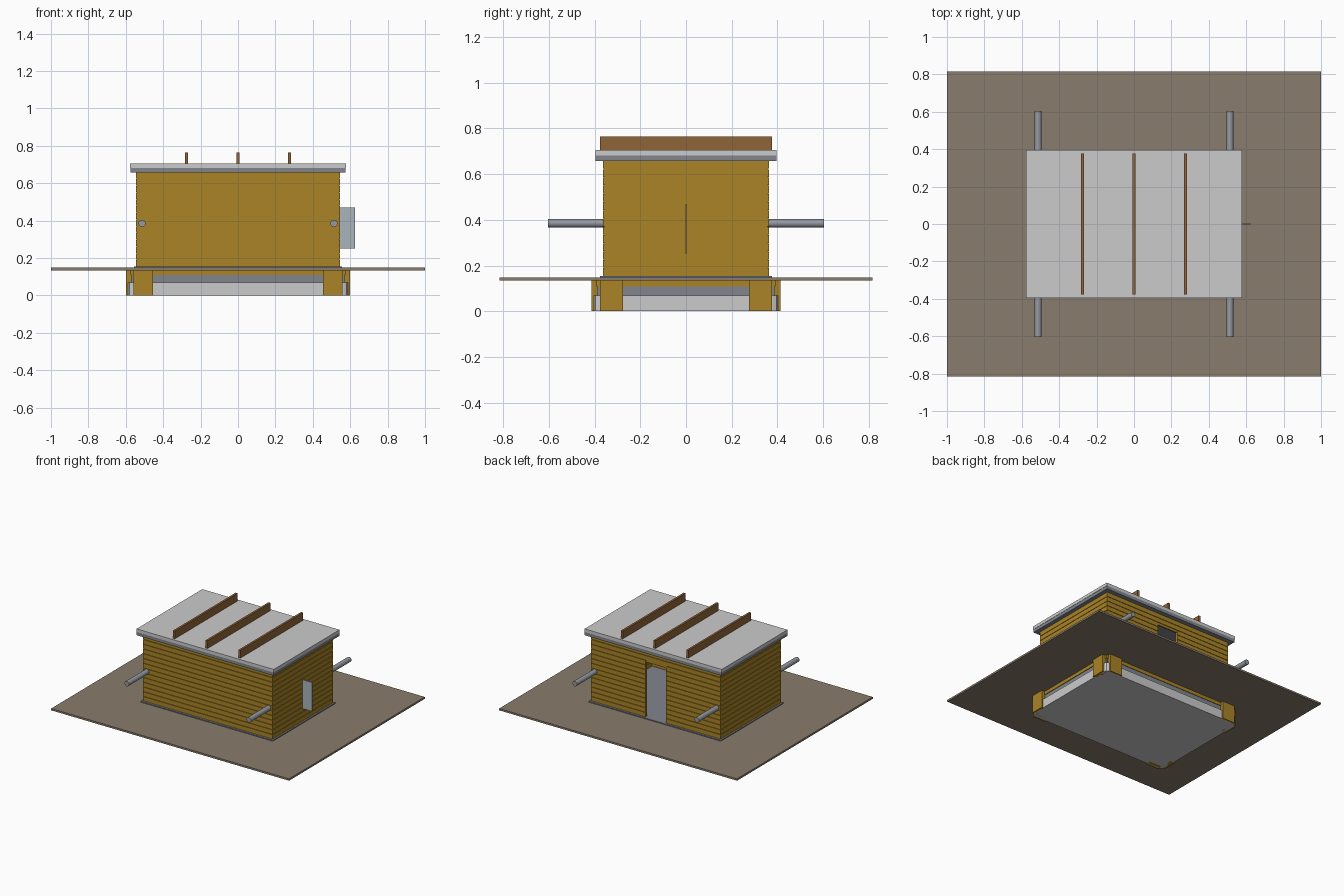
import bpy, bmesh, math
from mathutils import Matrix, Vector

if "Cube" in bpy.data.objects:
    bpy.data.objects.remove(bpy.data.objects["Cube"])


def mat(name, col):
    m = bpy.data.materials.new(name)
    m.diffuse_color = (*col, 1)
    m.use_nodes = True
    m.node_tree.nodes["Principled BSDF"].inputs["Base Color"].default_value = m.diffuse_color
    return m


wood = mat("golden_wood", (0.40, 0.23, 0.02))
ground_mat = mat("board_brown", (0.25, 0.20, 0.15))
batten_mat = mat("batten_brown", (0.28, 0.13, 0.04))
dark = mat("dark_grey", (0.22, 0.24, 0.27))
steel = mat("steel", (0.30, 0.32, 0.36))
pale = mat("pale_grey", (0.40, 0.46, 0.50))


def boxes(name, specs, material=None):
    """One object from (x0, x1, y0, y1, z0, z1) boxes."""
    bm = bmesh.new()
    for x0, x1, y0, y1, z0, z1 in specs:
        c = Vector(((x0 + x1) / 2, (y0 + y1) / 2, (z0 + z1) / 2))
        m = Matrix.Translation(c) @ Matrix.Diagonal((x1 - x0, y1 - y0, z1 - z0, 1))
        bmesh.ops.create_cube(bm, size=1, matrix=m)
    me = bpy.data.meshes.new(name)
    bm.to_mesh(me)
    bm.free()
    ob = bpy.data.objects.new(name, me)
    bpy.context.collection.objects.link(ob)
    if material:
        me.materials.append(material)
    return ob


def slab(name, hx, hy, z0, z1, material=None):
    return boxes(name, [(-hx, hx, -hy, hy, z0, z1)], material)


# Foundation below the board, with clipped corners
found = slab("foundation", 0.588, 0.403, 0, 0.068)
bm = bmesh.new()
bm.from_mesh(found.data)
vert = [e for e in bm.edges if abs(e.verts[0].co.z - e.verts[1].co.z) > 0.01]
bmesh.ops.bevel(bm, geom=vert, offset=0.025, segments=2, profile=0.5, affect='EDGES')
bm.to_mesh(found.data)
bm.free()
slab("foundation_upper", 0.57, 0.388, 0.068, 0.108, dark)
slab("floor_frame", 0.575, 0.392, 0.108, 0.134, wood)

# Pairs of wooden blocks at each foundation corner
specs = []
for sx in (-1, 1):
    for sy in (-1, 1):
        for a, b, c, d in ((0.455, 0.56, 0.37, 0.414), (0.56, 0.60, 0.275, 0.376)):
            xs, ys = sorted((sx * a, sx * b)), sorted((sy * c, sy * d))
            specs.append((*xs, *ys, 0, 0.134))
boxes("corner_blocks", specs, wood)

# Wide board and sill
slab("ground_board", 1.0, 0.815, 0.134, 0.148, ground_mat)
slab("sill", 0.557, 0.377, 0.148, 0.155, dark)

# Hollow plank walls with a doorway at the back
X, Y, T, DOOR, DOOR_TOP = 0.545, 0.362, 0.02, 0.087, 0.57


def wall(x, y, t, z0, z1, open_back):
    s = [(-x, x, -y, -y + t, z0, z1),
         (-x, -x + t, -y + t, y - t, z0, z1), (x - t, x, -y + t, y - t, z0, z1)]
    if open_back:
        s += [(-x, -DOOR, y - t, y, z0, z1), (DOOR, x, y - t, y, z0, z1)]
    else:
        s.append((-x, x, y - t, y, z0, z1))
    return s


rows = 14
pitch = (0.66 - 0.155) / rows
planks = []
for i in range(rows):
    z = 0.155 + i * pitch
    planks += wall(X, Y, T, z, z + pitch - 0.003, z + pitch / 2 < DOOR_TOP)
boxes("wall_planks", planks, wood)
core = wall(X - 0.005, Y - 0.005, 0.01, 0.155, DOOR_TOP, True)
core += wall(X - 0.005, Y - 0.005, 0.01, DOOR_TOP, 0.66, False)
boxes("wall_core", core, wood)

# Roof in two layers with battens
slab("roof_lower", 0.575, 0.395, 0.658, 0.682, dark)
slab("roof_upper", 0.577, 0.395, 0.682, 0.706)
boxes("roof_battens", [(x - 0.008, x + 0.008, -0.377, 0.377, 0.706, 0.765)
                       for x in (-0.275, 0, 0.275)], batten_mat)

# Carrying poles along y
for side, x in (("left", -0.513), ("right", 0.513)):
    bpy.ops.mesh.primitive_cylinder_add(vertices=16, radius=0.019, depth=1.206,
                                        location=(x, 0, 0.385),
                                        rotation=(math.pi / 2, 0, 0))
    ob = bpy.context.object
    ob.name = side + "_pole"
    ob.data.materials.append(steel)
    bpy.ops.object.shade_smooth_by_angle()

# Thin fin standing out of the right wall
boxes("side_fin", [(0.53, 0.625, -0.003, 0.003, 0.25, 0.47)], pale)
